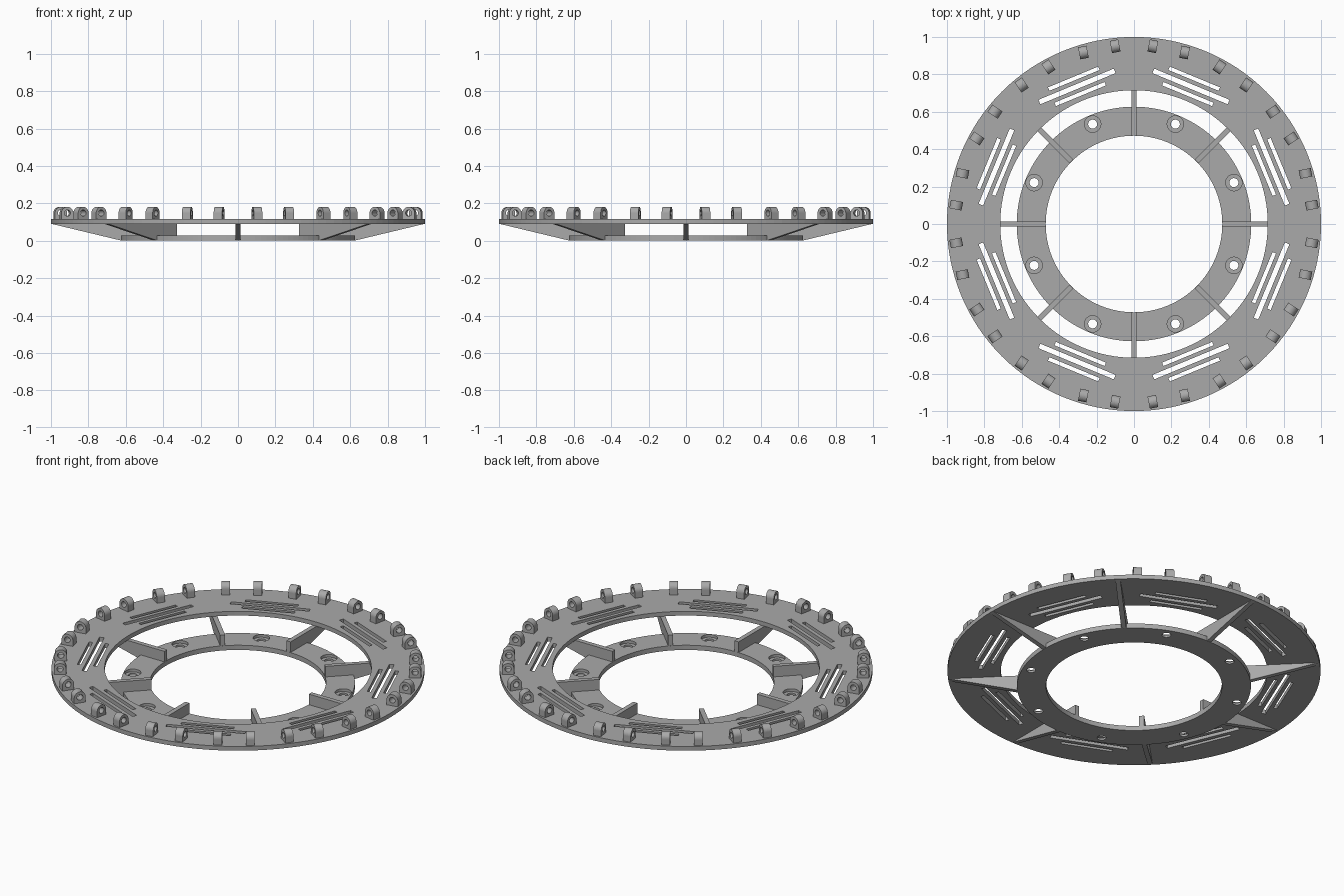
import bpy, bmesh, math
from math import sin, cos, pi, radians
from mathutils import Matrix

if "Cube" in bpy.data.objects:
    bpy.data.objects.remove(bpy.data.objects["Cube"])

gray = bpy.data.materials.new("metal_gray")
gray.diffuse_color = (0.40, 0.40, 0.40, 1)
gray.use_nodes = True
gray.node_tree.nodes["Principled BSDF"].inputs["Base Color"].default_value = gray.diffuse_color


def circle(r, n, cx=0, cy=0):
    return [(cx + r * cos(2 * pi * i / n), cy + r * sin(2 * pi * i / n)) for i in range(n)]


def slot(ang, dist, length, width):
    """Straight tangential slot outline, centred at a distance along an angle."""
    c, s = cos(ang), sin(ang)
    pts = [(dist + a * width / 2, b * length / 2) for a, b in ((-1, -1), (1, -1), (1, 1), (-1, 1))]
    return [(x * c - y * s, x * s + y * c) for x, y in pts]


def plate(name, outlines, thick, matrix):
    """Extrude closed outlines (inner ones become holes), centred on thickness."""
    cu = bpy.data.curves.new(name, 'CURVE')
    cu.dimensions = '2D'
    cu.fill_mode = 'BOTH'
    cu.extrude = thick / 2
    for pts in outlines:
        sp = cu.splines.new('POLY')
        sp.points.add(len(pts) - 1)
        for p, (x, y) in zip(sp.points, pts):
            p.co = (x, y, 0, 1)
        sp.use_cyclic_u = True
    tmp = bpy.data.objects.new(name + "_curve", cu)
    bpy.context.collection.objects.link(tmp)
    bpy.context.view_layer.update()
    me = bpy.data.meshes.new_from_object(tmp.evaluated_get(bpy.context.evaluated_depsgraph_get()))
    bpy.data.objects.remove(tmp)
    bm = bmesh.new()
    bm.from_mesh(me)
    bmesh.ops.remove_doubles(bm, verts=bm.verts, dist=1e-5)
    bmesh.ops.recalc_face_normals(bm, faces=bm.faces)
    bm.transform(matrix)
    for f in bm.faces:
        f.smooth = False
    bm.to_mesh(me)
    bm.free()
    me.name = name
    me.materials.clear()
    me.materials.append(gray)
    ob = bpy.data.objects.new(name, me)
    bpy.context.collection.objects.link(ob)
    return ob


def at(z):
    return Matrix.Translation((0, 0, z))


# upright profile frame: x = radial, y = up, thickness = tangential
UPRIGHT = Matrix.Rotation(pi / 2, 4, 'X')
sectors = [radians(22.5 + 45 * k) for k in range(8)]

# upper ring with three slots per sector
slots = [slot(a, d, l, w) for a in sectors
         for d, l, w in ((0.752, 0.29, 0.02), (0.796, 0.435, 0.026), (0.841, 0.29, 0.02))]
plate("upper_ring", [circle(1.0, 128), circle(0.715, 128)] + slots, 0.025, at(0.1025))

# lower ring with counterbored bolt holes
R = 0.578
holes = [circle(0.024, 24, R * cos(a), R * sin(a)) for a in sectors]
lower = plate("lower_ring", [circle(0.627, 128), circle(0.472, 128)] + holes, 0.028, at(0.014))
bores = [circle(0.044, 32, R * cos(a), R * sin(a)) for a in sectors]
cutter = plate("counterbore_cutter", bores, 0.04, at(0.032))
cutter.hide_render = True
cutter.hide_viewport = True
mod = lower.modifiers.new("counterbores", 'BOOLEAN')
mod.operation = 'DIFFERENCE'
mod.solver = 'EXACT'
mod.object = cutter

# ribs joining the rings
rib = [(0.473, 0.001), (0.625, 0.001), (0.998, 0.0905), (0.473, 0.0905)]
for k in range(8):
    plate(f"rib_{k + 1}", [rib], 0.027, Matrix.Rotation(k * pi / 4, 4, 'Z') @ UPRIGHT)

# paired hinge lugs around the rim, round-topped with a pin hole
r, cz, d = 0.033, 0.148, 0.952
arch = [(d + r, 0.112)] + [(d + r * cos(pi * i / 20), cz + r * sin(pi * i / 20)) for i in range(21)]
arch.append((d - r, 0.112))
for k in range(16):
    turn = Matrix.Rotation(radians(11.25 + 22.5 * k), 4, 'Z')
    for side in (-1, 1):
        lug = plate(f"lug_{k + 1}_{'left' if side > 0 else 'right'}",
                    [arch, circle(0.017, 20, d, cz)], 0.046,
                    turn @ Matrix.Translation((0, side * 0.0865, 0)) @ UPRIGHT)
